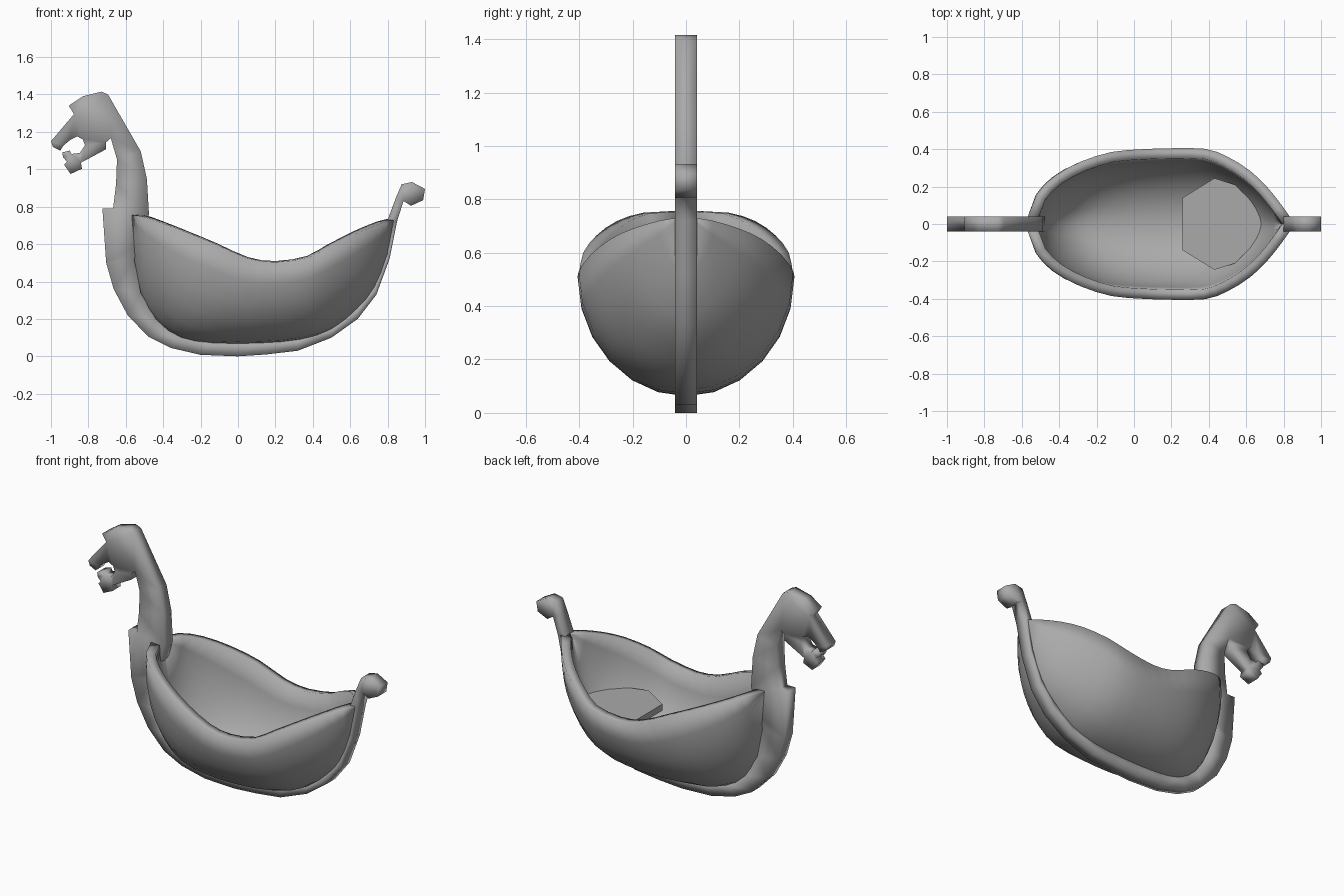
import bpy, bmesh, math

if "Cube" in bpy.data.objects:
    bpy.data.objects.remove(bpy.data.objects["Cube"])

grey = bpy.data.materials.new("dark_grey")
grey.diffuse_color = (.4, .4, .4, 1)
grey.use_nodes = True
grey.node_tree.nodes["Principled BSDF"].inputs["Base Color"].default_value = grey.diffuse_color


def finish(name, bm, solid=0, angle=180):
    if not solid:
        bmesh.ops.recalc_face_normals(bm, faces=bm.faces)
    me = bpy.data.meshes.new(name)
    bm.to_mesh(me)
    bm.free()
    me.materials.append(grey)
    ob = bpy.data.objects.new(name, me)
    bpy.context.collection.objects.link(ob)
    bpy.ops.object.select_all(action='DESELECT')
    ob.select_set(True)
    bpy.context.view_layer.objects.active = ob
    if solid:
        mod = ob.modifiers.new("thickness", 'SOLIDIFY')
        mod.thickness = solid
        mod.offset = -1
        bpy.ops.object.modifier_apply(modifier=mod.name)
    bpy.ops.object.shade_smooth_by_angle(angle=math.radians(angle))
    return ob


def slab(name, pts, half):
    """Extrude an x-z outline symmetrically across y."""
    bm = bmesh.new()
    f = bm.faces.new([bm.verts.new((x, -half, z)) for x, z in pts])
    ext = bmesh.ops.extrude_face_region(bm, geom=[f])['geom']
    for v in ext:
        if isinstance(v, bmesh.types.BMVert):
            v.co.y = half
    caps = [f for f in bm.faces if len(f.verts) > 4]
    bmesh.ops.recalc_face_normals(bm, faces=bm.faces)
    bmesh.ops.triangulate(bm, faces=caps)
    return finish(name, bm)


# Hull ribs: keel x, z then rim x, y, z
ribs = [(-.57, .74, -.57, .035, .757), (-.555, .5, -.52, .16, .75),
        (-.52, .32, -.42, .26, .718), (-.44, .18, -.28, .335, .665),
        (-.32, .095, -.12, .385, .60), (-.15, .066, .05, .40, .525),
        (.10, .065, .20, .405, .503), (.33, .085, .38, .402, .53),
        (.50, .14, .50, .36, .59), (.64, .25, .62, .285, .65),
        (.73, .36, .71, .20, .69), (.80, .53, .79, .10, .72),
        (.835, .70, .84, .03, .732)]

# Smooth in-between ribs
fine = ribs[:2]
for a, b, c, d in zip(ribs, ribs[1:], ribs[2:], ribs[3:]):
    fine.append([(9 * (q + r) - p - s) / 16 for p, q, r, s in zip(a, b, c, d)])
    fine.append(c)
fine.append(ribs[-1])

# Hull shell
bm = bmesh.new()
n = 6
grid = []
for kx, kz, rx, ry, rz in fine:
    row = []
    for i in range(-n, n + 1):
        t = abs(i) / n
        a = t * math.pi / 2
        y = math.copysign(ry * math.sin(a), i)
        row.append(bm.verts.new((kx + (rx - kx) * t, y,
                                 kz + (rz - kz) * (1 - math.cos(a)))))
    grid.append(row)
for r0, r1 in zip(grid, grid[1:]):
    for i in range(2 * n):
        bm.faces.new((r0[i], r0[i + 1], r1[i + 1], r1[i]))
finish("hull", bm, solid=.055)

# Keel, beast head and stern knob share one outline: head first
head = [(-.476, .76), (-.487, .947), (-.52, 1.096), (-.60, 1.235),
        (-.695, 1.40), (-.73, 1.415), (-.83, 1.39), (-.905, 1.34),
        (-.877, 1.295), (-1, 1.15), (-.99, 1.12), (-.95, 1.10), (-.935, 1.125),
        (-.90, 1.155), (-.86, 1.176), (-.83, 1.16), (-.818, 1.128),
        (-.845, 1.088), (-.89, 1.082), (-.90, 1.10), (-.94, 1.09),
        (-.935, 1.065), (-.915, 1.04), (-.93, 1.025), (-.895, .975),
        (-.834, 1.003), (-.84, 1.035), (-.706, 1.107), (-.706, 1.144),
        (-.68, 1.166), (-.647, 1.053), (-.652, .92), (-.668, .79)]
# underside from bow to stern
under = [(-.725, .79), (-.705, .5), (-.665, .36), (-.59, .22), (-.48, .105),
         (-.36, .045), (-.2, .008), (0, 0), (.15, .01), (.32, .03), (.5, .1),
         (.64, .2), (.74, .33), (.81, .52), (.85, .72)]
# stern knob
knob = [(.885, .83), (.925, .805), (.99, .835), (1, .895), (.93, .932),
        (.875, .92), (.845, .85), (.80, .73)]
# top of the keel, hidden inside the hull shell
inner = [(kx, kz + .02) for kx, kz, *_ in ribs[-2:0:-1]]
slab("keel_and_head", head + under + knob + inner + [(-.52, .6)], .041)

# Raised deck inside the stern
half = [(.26, .14), (.43, .245), (.54, .21), (.62, .13), (.68, .04)]
plan = half + [(x, -y) for x, y in half[::-1]]
bm = bmesh.new()
f = bm.faces.new([bm.verts.new((x, y, .345)) for x, y in plan])
for v in bmesh.ops.extrude_face_region(bm, geom=[f])['geom']:
    if isinstance(v, bmesh.types.BMVert):
        v.co.z = .385
finish("stern_deck", bm, angle=30)
